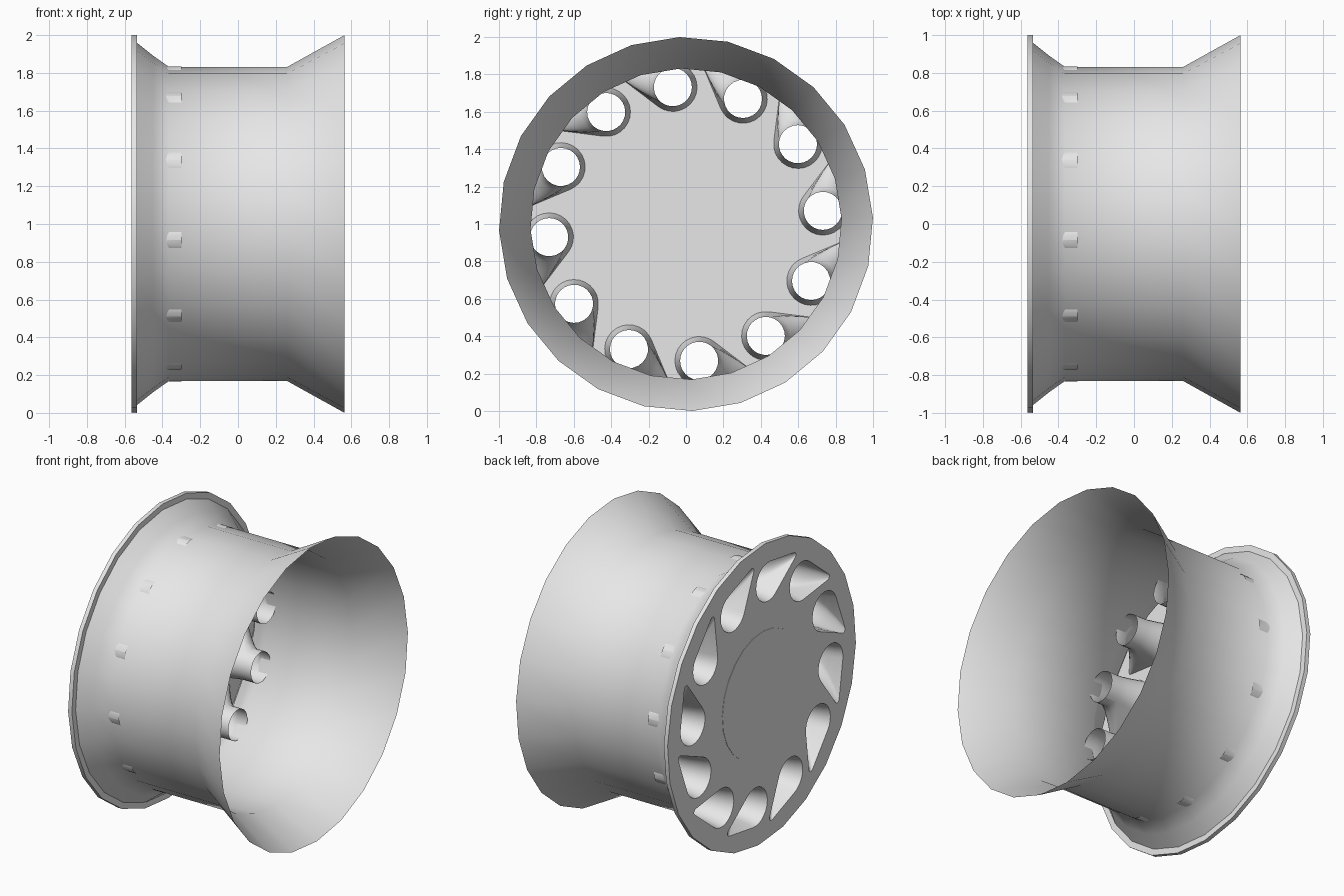
import bpy, bmesh, math
from mathutils import Matrix, Vector

old = bpy.data.objects.get("Cube")
if old:
    bpy.data.objects.remove(old, do_unlink=True)

SIDES = 24
HOLES = 12
FACE_X = -0.563
HOLE_R = 0.735                      # radius of the ring of holes
HOLE_ANGLE = math.radians(5.5)
START = math.radians(2)

metal = bpy.data.materials.new("light grey metal")
metal.use_nodes = True
colour = (0.8, 0.8, 0.8, 1)
metal.diffuse_color = colour
metal.node_tree.nodes["Principled BSDF"].inputs["Base Color"].default_value = colour


def finish(bm, name, normals=True):
    """Turn a bmesh into a shaded object standing on the ground."""
    if normals:
        bmesh.ops.recalc_face_normals(bm, faces=bm.faces)
    mesh = bpy.data.meshes.new(name)
    bm.to_mesh(mesh)
    bm.free()
    mesh.materials.append(metal)
    obj = bpy.data.objects.new(name, mesh)
    obj.location.z = 1
    bpy.context.collection.objects.link(obj)
    bpy.ops.object.select_all(action='DESELECT')
    obj.select_set(True)
    bpy.context.view_layer.objects.active = obj
    bpy.ops.object.shade_smooth_by_angle(angle=math.radians(35))
    return obj


def circle(x, r):
    return [Vector((x, r * math.cos(START + math.tau * i / SIDES),
                    r * math.sin(START + math.tau * i / SIDES))) for i in range(SIDES)]


def loft(rings):
    bm = bmesh.new()
    rows = [[bm.verts.new(p) for p in ring] for ring in rings]
    for a, b in zip(rows, rows[1:]):
        for i in range(len(a)):
            j = (i + 1) % len(a)
            bm.faces.new((a[i], a[j], b[j], b[i]))
    return bm


def teardrop(x, blend, big):
    """Rounded teardrop; blend 0 is a plain circle, 1 the full tail."""
    tip = Vector((0.095, 0.265))
    heading = math.atan2(tip.y, tip.x)
    spread = math.acos(0.11 / tip.length)
    r_tip = big + (0.02 - big) * blend
    points = []
    for i in range(9):              # tail arc
        t = heading - spread + 2 * spread * i / 8
        points.append(tip * blend + r_tip * Vector((math.cos(t), math.sin(t))))
    for i in range(17):             # round arc
        t = heading + spread + (math.tau - 2 * spread) * i / 16
        points.append(big * Vector((math.cos(t), math.sin(t))))
    return [Vector((x, HOLE_R + p.x, p.y)) for p in points]


def turn(k):
    return Matrix.Rotation(HOLE_ANGLE + math.tau * k / HOLES, 3, 'X')


# Rim: front lip, sloping flange, straight barrel, flared open end
profile = [(FACE_X, 1.0), (-0.535, 1.0), (-0.535, 0.96), (-0.45, 0.892),
           (-0.365, 0.832), (0.26, 0.832), (0.563, 1.0)]
finish(loft([circle(x, r) for x, r in profile]), "rim_barrel", normals=False)

# Face disc with the teardrop openings left out
bm = bmesh.new()
outlines = [circle(FACE_X, 1.0)]
outlines += [[turn(k) @ p for p in teardrop(FACE_X, 1, 0.13)] for k in range(HOLES)]
for outline in outlines:
    verts = [bm.verts.new(p) for p in outline]
    for i, v in enumerate(verts):
        bm.edges.new((v, verts[i - 1]))
bmesh.ops.triangle_fill(bm, edges=bm.edges, use_beauty=True, normal=(-1, 0, 0))
finish(bm, "face_disc")

# Centre cap, a thin plate showing on both sides of the disc
bm = loft([circle(FACE_X - 0.002, 0.42), circle(FACE_X + 0.002, 0.42)])
bmesh.ops.holes_fill(bm, edges=bm.edges)
finish(bm, "centre_cap")

# Tapering ducts from the openings to round tubes
sections = [(FACE_X, 1, 0.13), (-0.52, 0.68, 0.12), (-0.47, 0.38, 0.112),
            (-0.42, 0.14, 0.105), (-0.375, 0, 0.102), (-0.3, 0, 0.102)]
duct = finish(loft([teardrop(*s) for s in sections]), "duct_1")
for k in range(HOLES):
    obj = duct if k == 0 else duct.copy()
    if k:
        obj.name = f"duct_{k + 1}"
        bpy.context.collection.objects.link(obj)
    obj.rotation_euler.x = HOLE_ANGLE + math.tau * k / HOLES
